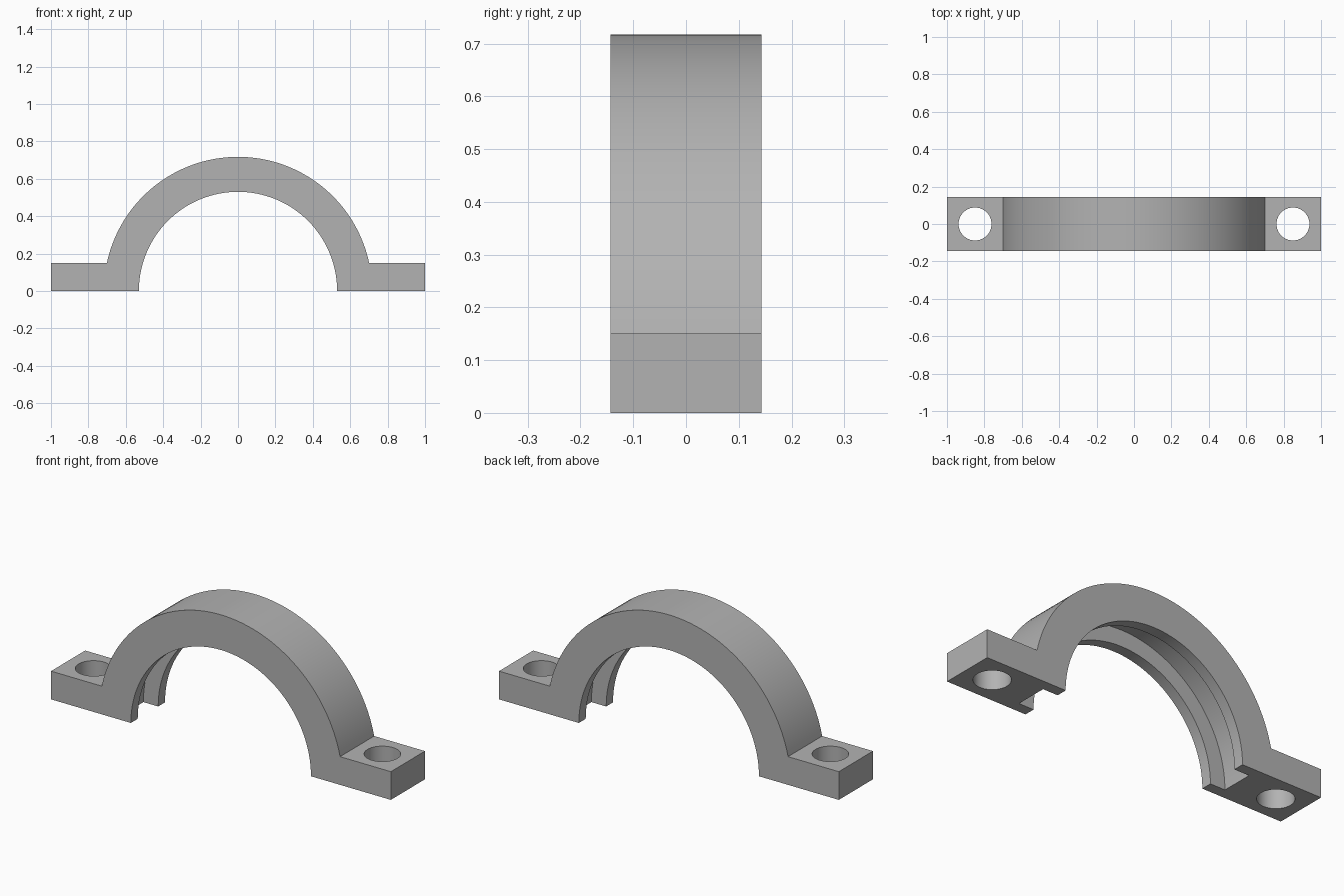
import bpy
import bmesh
from math import sin, cos, asin, pi, radians

cube = bpy.data.objects.get("Cube")
if cube:
    bpy.data.objects.remove(cube, do_unlink=True)

OUTER, INNER, GROOVE = 0.717, 0.53, 0.617   # radii about the bore axis
FOOT_H, HALF_D = 0.15, 0.1435               # foot height, half depth
GROOVE_W = 0.172
HOLE_X, HOLE_R = 0.85, 0.088
STEPS = 64

grey = bpy.data.materials.new("plain_grey")
grey.use_nodes = True
colour = (0.45, 0.45, 0.45, 1)
grey.diffuse_color = colour
grey.node_tree.nodes["Principled BSDF"].inputs["Base Color"].default_value = colour


def arc(radius, start, end):
    angles = [start + (end - start) * i / STEPS for i in range(STEPS + 1)]
    return [(radius * cos(a), radius * sin(a)) for a in angles]


def cut(target, name, radius, depth, location, rotation=(0, 0, 0)):
    """Subtract a cylinder from the target, then discard it."""
    bpy.ops.mesh.primitive_cylinder_add(vertices=2 * STEPS, radius=radius, depth=depth,
                                        location=location, rotation=rotation)
    cutter = bpy.context.object
    cutter.name = name
    cutter.hide_render = True
    mod = target.modifiers.new(name, "BOOLEAN")
    mod.operation = "DIFFERENCE"
    mod.solver = "EXACT"
    mod.object = cutter
    bpy.context.view_layer.objects.active = target
    bpy.ops.object.modifier_apply(modifier=name)
    bpy.data.objects.remove(cutter, do_unlink=True)


# Arch and feet: one profile extruded through the depth
join = asin(FOOT_H / OUTER)
profile = [(1, 0), (1, FOOT_H)] + arc(OUTER, join, pi - join)
profile += [(-1, FOOT_H), (-1, 0)] + arc(INNER, pi, 0)
bm = bmesh.new()
face = bm.faces.new([bm.verts.new((x, -HALF_D, z)) for x, z in profile])
out = bmesh.ops.extrude_face_region(bm, geom=[face])
moved = [v for v in out["geom"] if isinstance(v, bmesh.types.BMVert)]
bmesh.ops.translate(bm, verts=moved, vec=(0, 2 * HALF_D, 0))
bmesh.ops.recalc_face_normals(bm, faces=bm.faces)
mesh = bpy.data.meshes.new("bearing_cap")
bm.to_mesh(mesh)
bm.free()
cap = bpy.data.objects.new("bearing_cap", mesh)
bpy.context.collection.objects.link(cap)
mesh.materials.append(grey)

# Groove inside the bore
cut(cap, "bore_groove", GROOVE, GROOVE_W, (0, 0, 0), (pi / 2, 0, 0))

# Bolt holes through both feet
for side, sign in (("left", 1), ("right", -1)):
    cut(cap, side + "_bolt_hole", HOLE_R, 1, (sign * HOLE_X, 0, 0))

# Smooth curved walls, keep crisp edges
bpy.ops.object.select_all(action="DESELECT")
cap.select_set(True)
bpy.context.view_layer.objects.active = cap
bpy.ops.object.shade_smooth_by_angle(angle=radians(30))
